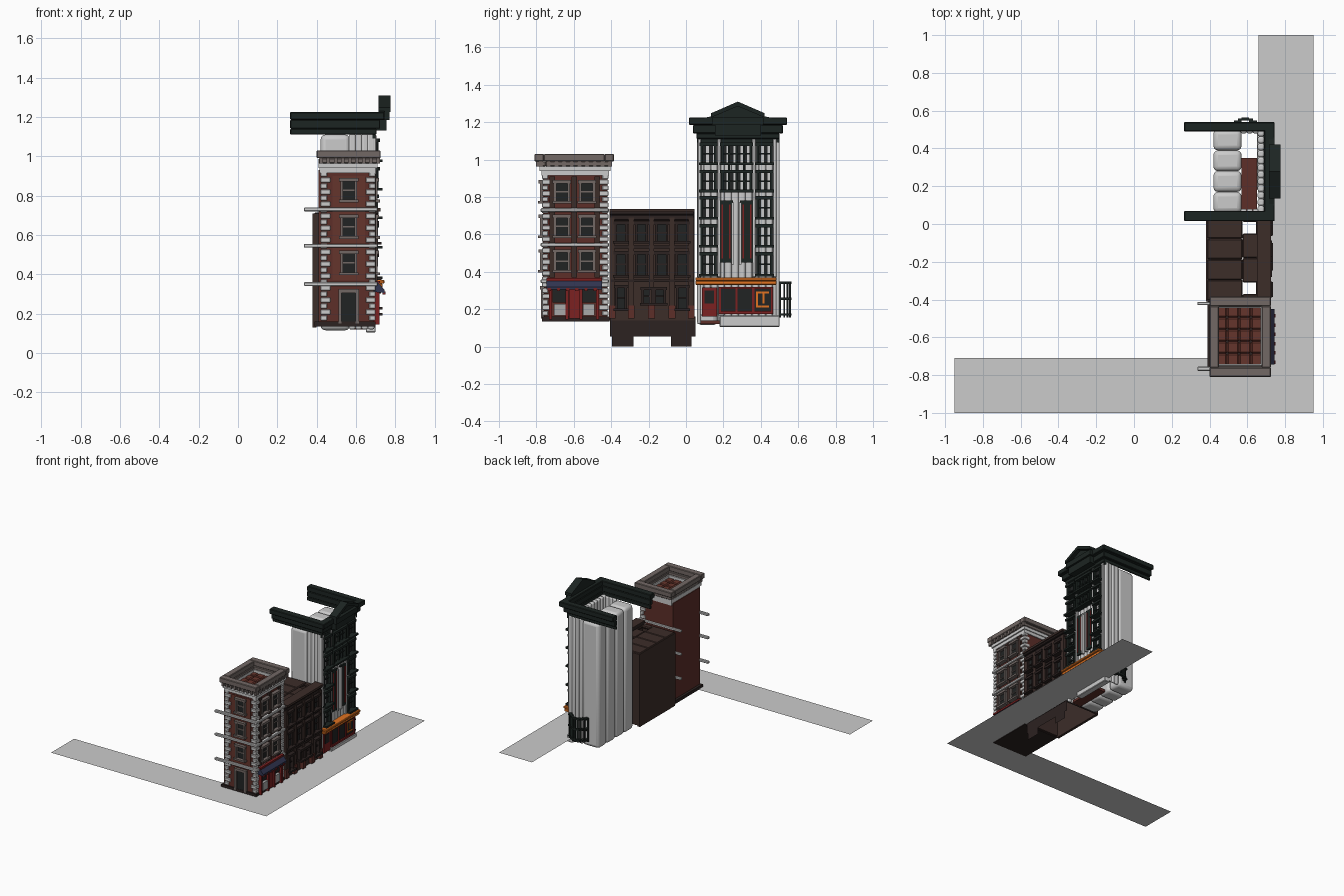
import bpy, bmesh, math
from mathutils import Matrix

if "Cube" in bpy.data.objects:
    bpy.data.objects.remove(bpy.data.objects["Cube"])

COL = dict(brick=(.11, .028, .022), roof=(.13, .035, .025), white=(.72, .72, .70), dark=(.045, .026, .022),
           darker=(.025, .016, .015), black=(.012, .018, .016), stone=(.17, .14, .13), red=(.2, .015, .015),
           orange=(.75, .17, .015), glass=(.015, .017, .017), navy=(.03, .035, .08), grey=(.4, .4, .4))
mats = {}


def material(key):
    if key not in mats:
        mats[key] = bpy.data.materials.new(key)
        mats[key].diffuse_color = (*COL[key], 1)
    return mats[key]


def finish(name, bm, col, bevel=0, segs=1):
    bmesh.ops.recalc_face_normals(bm, faces=bm.faces)
    me = bpy.data.meshes.new(name)
    bm.to_mesh(me)
    bm.free()
    ob = bpy.data.objects.new(name, me)
    bpy.context.collection.objects.link(ob)
    if col:
        me.materials.append(material(col))
    if bevel:
        m = ob.modifiers.new("bevel", 'BEVEL')
        m.width, m.segments = bevel, segs
    return ob


def boxes(name, col, items, bevel=0, segs=1):
    """items: (x0, x1, y0, y1, z0, z1)"""
    bm = bmesh.new()
    for a, b, c, d, e, f in items:
        mat = Matrix.Translation(((a + b) / 2, (c + d) / 2, (e + f) / 2)) @ Matrix.Diagonal((b - a, d - c, f - e, 1))
        bmesh.ops.create_cube(bm, size=1, matrix=mat)
    return finish(name, bm, col, bevel, segs)


def prism(name, col, pts, lo, hi, axis):
    """Extrude a profile along x (pts are y,z) or along y (pts are x,z)."""
    bm = bmesh.new()
    at = (lambda p, t: (t, p[0], p[1])) if axis == 'x' else (lambda p, t: (p[0], t, p[1]))
    f = bm.faces.new([bm.verts.new(at(p, lo)) for p in pts])
    r = bmesh.ops.extrude_face_region(bm, geom=[f])
    d = (hi - lo, 0, 0) if axis == 'x' else (0, hi - lo, 0)
    bmesh.ops.translate(bm, vec=d, verts=[v for v in r['geom'] if isinstance(v, bmesh.types.BMVert)])
    return finish(name, bm, col)


def on_x(plane):   # wall facing +x: u runs along y
    return lambda u0, u1, z0, z1, d0, d1: (plane + d0, plane + d1, u0, u1, z0, z1)


def on_y(plane):   # wall facing -y: u runs along x
    return lambda u0, u1, z0, z1, d0, d1: (u0, u1, plane - d1, plane - d0, z0, z1)


def windows(name, wall, spots, frame, glass, out=.02, sill=.012):
    """Framed sash windows; spots are (centre, width, z0, z1)."""
    fr, gl = [], []
    for u, w, z0, z1 in spots:
        a, b, t = u - w / 2, u + w / 2, .013
        fr += [wall(a, a + t, z0, z1, 0, out), wall(b - t, b, z0, z1, 0, out),
               wall(a - .006, b + .006, z1 - .018, z1, 0, out + .008),
               wall(a - .008, b + .008, z0, z0 + .014, 0, out + sill),
               wall(a + t, b - t, (z0 + z1) / 2 - .004, (z0 + z1) / 2 + .004, 0, out * .6)]
        gl.append(wall(a + t, b - t, z0 + .014, z1 - .018, 0, .005))
    boxes(name + "_frames", frame, fr)
    boxes(name + "_panes", glass, gl)


# L-shaped pavement
bm = bmesh.new()
bm.faces.new([bm.verts.new((x, y, .14)) for x, y in
              [(-.95, -1), (.95, -1), (.95, 1), (.66, 1), (.66, -.71), (-.95, -.71)]])
finish("pavement", bm, None)

# ---------- corner building ----------
X0, X1, Y0, Y1 = .42, .69, -.76, -.42
boxes("corner_walls", "brick", [(X0, X1, Y0, Y0 + .02, .14, .93), (X0, X1, Y1 - .02, Y1, .14, .93),
                                (X0 - .01, X0 + .02, Y0, Y1, .14, .93), (X1 - .02, X1, Y0, Y1, .14, .93)])
boxes("corner_plinth", "darker", [(.39, .70, -.77, -.41, .135, .16)])
boxes("corner_roof_tiles", "roof", [(.43 + i * .063, .493 + i * .063, -.75 + j * .064, -.686 + j * .064, .92, .945)
                                    for i in range(4) for j in range(5)], .008)
q = []
for k in range(25):
    z, l = .165 + k * .0305, (.05 if k % 2 else .033)
    for cx, cy, sx, sy in [(X1 + .01, Y0 - .01, -1, 1), (X1 + .01, Y1 + .005, -1, -1), (X0, Y0 - .01, 1, 1)]:
        xs, ys = sorted((cx, cx + sx * l)), sorted((cy, cy + sy * l))
        q.append((*xs, *ys, z, z + .026))
boxes("corner_quoins", "white", q, .003)
b = []
for z in (.35, .545, .73):
    b += [(.335, .705, -.777, -.755, z - .01, z + .01), (.335, .705, -.43, -.412, z - .01, z + .01),
          (.685, .71, -.777, -.412, z - .01, z + .01)]
boxes("corner_string_courses", "white", b, .004)


def ring(x0, x1, y0, y1, z0, z1, t):
    return [(x0, x1, y0, y0 + t, z0, z1), (x0, x1, y1 - t, y1, z0, z1),
            (x0, x0 + t, y0 + t, y1 - t, z0, z1), (x1 - t, x1, y0 + t, y1 - t, z0, z1)]


boxes("corner_frieze", "white", ring(.415, .70, -.772, -.412, .915, .94, .03) + ring(.41, .71, -.782, -.405, .94, .965, .04))
boxes("corner_cornice", "stone", ring(.41, .715, -.79, -.40, .963, .99, .04) + ring(.40, .725, -.81, -.385, .99, 1.03, .05), .004)
d = [(.415 + i * .036, .433 + i * .036, -.803, -.78, .962, .992) for i in range(9)]
d += [(.70, .722, -.785 + i * .041, -.765 + i * .041, .962, .992) for i in range(10)]
boxes("corner_dentils", "stone", d)
cy, cx = on_y(Y0), on_x(X1)
floors = [(.395, .52), (.58, .705), (.765, .89)]
boxes("corner_front_bay", "roof", [cy(.48, .645, .37, .9, 0, .004)])
windows("corner_front", cy, [(.563, .085, a, c) for a, c in floors], "stone", "glass")
windows("corner_side", cx, [(u, .085, a, c) for a, c in floors for u in (-.664, -.53)], "stone", "glass")
boxes("corner_side_piers", "dark", [cx(u - .015, u + .015, .37, .91, 0, .012) for u in (-.597, -.715, -.475)])
boxes("corner_front_door", "glass", [cy(.525, .60, .16, .31, 0, .008)])
boxes("corner_front_door_frame", "stone", [cy(.51, .527, .15, .32, 0, .016), cy(.598, .615, .15, .32, 0, .016),
                                           cy(.51, .615, .305, .325, 0, .02)])
boxes("shop_door", "red", [cx(-.625, -.57, .15, .31, 0, .02)])
boxes("shop_windows", "glass", [cx(-.715, -.635, .235, .31, 0, .012), cx(-.56, -.48, .235, .31, 0, .012)])
boxes("shop_panels", "grey", [cx(-.705, -.645, .165, .228, 0, .025), cx(-.55, -.49, .165, .228, 0, .025)])
boxes("shop_posts", "red", [cx(u - .008, u + .008, .145, .31, 0, .03) for u in (-.725, -.637, -.562, -.472)])
prism("shop_awning", "navy", [(.69, .36), (.71, .36), (.745, .32), (.745, .305), (.69, .31)], -.745, -.45, 'y')
boxes("shop_awning_trim", "red", [(.70, .722, -.745, -.45, .352, .366)] +
      [(.735, .75, -.74 + i * .049, -.722 + i * .049, .298, .312) for i in range(6)])

# ---------- middle building ----------
boxes("middle_walls", "dark", [(.38, .40, -.405, .04, .13, .71), (.38, .68, -.41, -.395, .14, .71),
                               (.38, .68, .03, .045, .14, .71), (.66, .69, -.405, .045, .14, .72)])
boxes("middle_roof_tiles", "dark", [(.385, .575, -.405 + i * .109, -.296 + i * .109, .69, .713) for i in range(4)] +
      [(.575, .66, -.31 + i * .13, -.18 + i * .13, .69, .71) for i in range(2)] +
      [(.645, .68, -.405, .04, .69, .71), (.575, .66, -.405, -.37, .69, .71), (.575, .66, .01, .04, .69, .71)], .006)
boxes("middle_cornice", "darker", [(.65, .715, -.41, .045, .705, .735), (.67, .705, -.41, .045, .675, .705)], .004)
boxes("middle_cornice_lip", "dark", [(.65, .725, -.41, .045, .72, .737)])
mx = on_x(.69)
cols = (-.347, -.238, -.13, -.02)
windows("middle_upper", mx, [(u, .07, a, c) for u in cols for a, c in ((.55, .67), (.37, .51))], "darker", "glass", .02, .02)
windows("middle_lower", mx, [(-.347, .065, .19, .33), (-.02, .065, .19, .33), (-.205, .065, .22, .32),
                             (-.14, .065, .22, .32)], "darker", "glass", .03, .015)
boxes("middle_piers", "dark", [mx(u - .014, u + .014, .155, .69, 0, .02) for u in (-.395, -.293, -.184, -.075, .028)])
boxes("middle_pier_feet", "brick", [mx(u - .018, u + .018, .15, .22, 0, .028) for u in (-.395, -.293, -.184, -.075, .028)])
boxes("middle_band", "darker", [mx(-.40, .04, .345, .36, 0, .025), mx(-.40, .04, .525, .54, 0, .016)])
# foundation sheet with two legs
bm = bmesh.new()
bm.faces.new([bm.verts.new((.685, y, z)) for y, z in
              [(-.405, .16), (-.405, .055), (-.395, .055), (-.395, 0), (-.28, 0), (-.28, .055), (-.08, .055), (-.08, 0),
               (.03, 0), (.03, .055), (.05, .055), (.05, .16)]])
finish("middle_foundation", bm, "darker")

# ---------- tall building ----------
blocks = [(.42, .57, .06 + i * .11, .17 + i * .11, .115, 1.11) for i in range(4)]
ob = boxes("tall_back_blocks", "white", blocks, .025, 3)
ribs = []
for y0, y1 in ((.06, .08), (.48, .50)):
    ribs += [(.565 + i * .032, .597 + i * .032, y0, y1, .12, 1.115) for i in range(4)]
side = boxes("tall_side_ribs", "white", ribs, .008, 2)
front = boxes("tall_front_ribs", "white", [(.655, .69, .06 + i * .0367, .0967 + i * .0367, .165 if i < 4 else .105, 1.12)
                                           for i in range(12)], .01, 2)
boxes("tall_floor", "brick", [(.57, .65, .07, .35, .12, .14)])
tx = on_x(.685)
rows = [(.375, .505), (.53, .655), (.68, .805), (.825, .945), (.97, 1.09)]
windows("tall_side", tx, [(u, .085, a, c) for u in (.12, .42) for a, c in rows], "black", "glass", .025, .025)
windows("tall_centre", tx, [(.27, .165, a, c) for a, c in rows[3:]], "black", "glass", .03, .02)
boxes("tall_centre_mullions", "black", [tx(u - .005, u + .005, .825, 1.09, 0, .022) for u in (.23, .27, .31)])
boxes("tall_pilasters", "white", [tx(u - .01, u + .01, .37, 1.11, 0, .018) for u in (.072, .177, .363, .475)], .004)
boxes("tall_frieze", "black", [tx(.06, .50, 1.09, 1.115, 0, .015)])
boxes("tall_centre_panels", "black", [tx(.18, .25, .45, .78, 0, .018), tx(.29, .36, .45, .78, 0, .018)])
boxes("tall_panel_stripes", "red", [tx(u - .004, u + .004, .47, .76, 0, .022) for u in (.195, .235, .305, .345)])
boxes("tall_panel_columns", "white", [tx(u - .007, u + .007, .44, .77, 0, .028) for u in (.25, .29)])
boxes("orange_awning", "orange", [(.685, .735, .05, .485, .33, .352), (.685, .745, .05, .485, .352, .37)], .004)
# shopfront
boxes("tall_shop_door", "red", [tx(.085, .165, .16, .315, 0, .015)])
boxes("tall_shop_door_panes", "glass", [tx(.10, .15, .23, .30, 0, .018)])
boxes("tall_shop_window", "glass", [tx(.185, .455, .185, .31, 0, .012)])
boxes("tall_shop_window_frame", "red", [tx(.175, .465, .175, .19, 0, .022), tx(.175, .465, .308, .32, 0, .022)] +
      [tx(u - .006, u + .006, .18, .315, 0, .02) for u in (.18, .27, .36, .46)])
boxes("tall_shop_decor", "orange", [tx(.375, .445, .285, .295, 0, .018), tx(.375, .445, .21, .22, 0, .018),
                                    tx(.375, .385, .21, .29, 0, .018), tx(.41, .42, .23, .29, 0, .018)])
boxes("tall_base", "white", [(.65, .70, .18, .50, .105, .165)], .004)
# stepped cornice with long side arms
c = []
for z0, z1, o in ((1.11, 1.14, 0), (1.14, 1.185, .018), (1.185, 1.225, .04)):
    c += [(.265, .705 + o, .055 - o, .07, z0, z1), (.265, .705 + o, .49, .50 + o, z0, z1),
          (.69, .705 + o, .055 - o, .50 + o, z0, z1)]
boxes("tall_cornice", "black", c, .004)
# pediment
boxes("pediment_base", "black", [(.70, .755, .155, .40, 1.13, 1.185), (.70, .77, .14, .415, 1.185, 1.225)])
prism("pediment_field", "black", [(.08, 1.22), (.475, 1.22), (.40, 1.235), (.277, 1.29), (.155, 1.235)], .715, .745, 'x')
prism("pediment_rake", "black", [(.135, 1.225), (.277, 1.285), (.42, 1.225), (.42, 1.248), (.277, 1.31), (.135, 1.248)],
      .715, .775, 'x')
# curved iron railing on the far side
pts = [(.51 + .16 * t, .505 + .052 * math.sin(math.pi * t)) for t in [i / 8 for i in range(9)]]
rail = [(x - .006, x + .006, y - .004, y + .004, .155, .345) for x, y in pts]
for (xa, ya), (xb, yb) in zip(pts, pts[1:]):
    rail += [(xa, xb, min(ya, yb) - .006, max(ya, yb) + .006, z, z + .012) for z in (.165, .25, .335)]
boxes("iron_railing", "black", rail)

for o in (ob, side, front):
    bpy.ops.object.select_all(action='DESELECT')
    o.select_set(True)
    bpy.context.view_layer.objects.active = o
    bpy.ops.object.shade_smooth_by_angle(angle=math.radians(40))

for m in bpy.data.materials:
    if m.users and not m.is_grease_pencil:
        m.use_nodes = True
        m.node_tree.nodes["Principled BSDF"].inputs["Base Color"].default_value = m.diffuse_color
